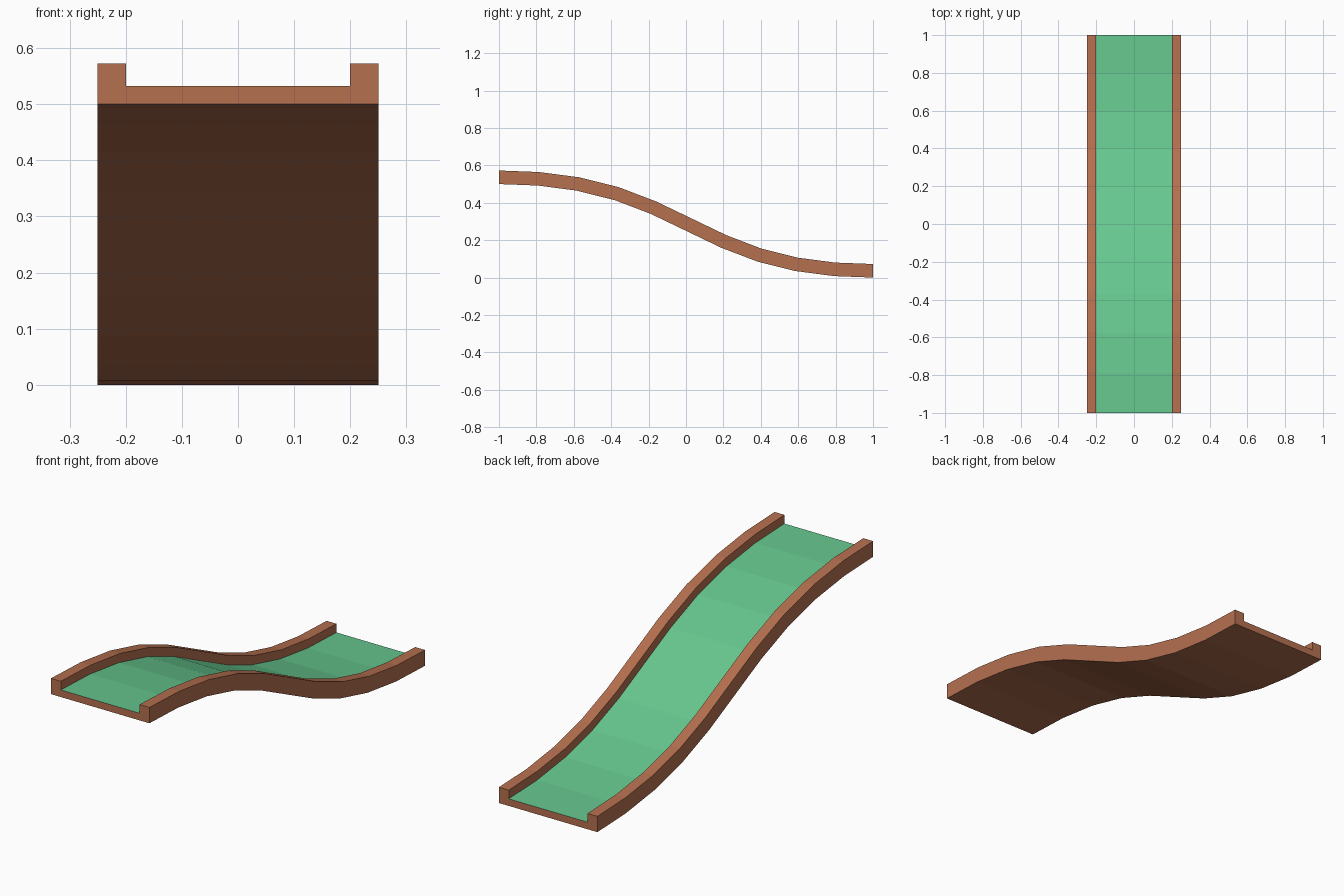
import bpy, bmesh
from mathutils import Vector

if "Cube" in bpy.data.objects:
    bpy.data.objects.remove(bpy.data.objects["Cube"])


def material(name, rgb):
    m = bpy.data.materials.new(name)
    m.diffuse_color = (*rgb, 1)
    m.use_nodes = True
    m.node_tree.nodes["Principled BSDF"].inputs["Base Color"].default_value = m.diffuse_color
    return m


brown = material("brown_border", (0.46, 0.16, 0.078))
green = material("green_turf", (0.133, 0.57, 0.273))

# S-shaped path in the y-z plane, resampled at equal arc length
P = [Vector(p) for p in ((0, -1, 0.5), (0, 0, 0.5), (0, 0, 0), (0, 1, 0))]
N, SEG = 1000, 10


def bezier(t):
    u = 1 - t
    return u**3 * P[0] + 3*u*u*t * P[1] + 3*u*t*t * P[2] + t**3 * P[3]


def tangent(t):
    u = 1 - t
    return (u*u*(P[1]-P[0]) + 2*u*t*(P[2]-P[1]) + t*t*(P[3]-P[2])).normalized()


lengths = [0.0]
for i in range(N):
    lengths.append(lengths[-1] + (bezier((i+1)/N) - bezier(i/N)).length)
stations = [min(range(N+1), key=lambda i: abs(lengths[i] - lengths[-1]*k/SEG)) / N
            for k in range(SEG+1)]

# U-shaped cross-section: floor between two raised borders
W, I, H, F = 0.25, 0.2, 0.0725, 0.0325
profile = [(-W, 0), (W, 0), (W, H), (I, H), (I, F), (-I, F), (-I, H), (-W, H)]
FLOOR = 4  # profile edge that carries the turf

bm = bmesh.new()
rings = []
for t in stations:
    o, d = bezier(t), tangent(t)
    up = Vector((0, -d.z, d.y))
    rings.append([bm.verts.new(o + Vector((x, 0, 0)) + up*h) for x, h in profile])

# Sweep the section along the path
n = len(profile)
for a, b in zip(rings, rings[1:]):
    for j in range(n):
        k = (j+1) % n
        f = bm.faces.new((a[j], a[k], b[k], b[j]))
        f.material_index = 1 if j == FLOOR else 0

# End caps
bm.faces.new(rings[0][::-1])
bm.faces.new(rings[-1])
bmesh.ops.recalc_face_normals(bm, faces=bm.faces)

mesh = bpy.data.meshes.new("sloped_track")
bm.to_mesh(mesh)
bm.free()
mesh.materials.append(brown)
mesh.materials.append(green)
track = bpy.data.objects.new("sloped_track", mesh)
bpy.context.collection.objects.link(track)
